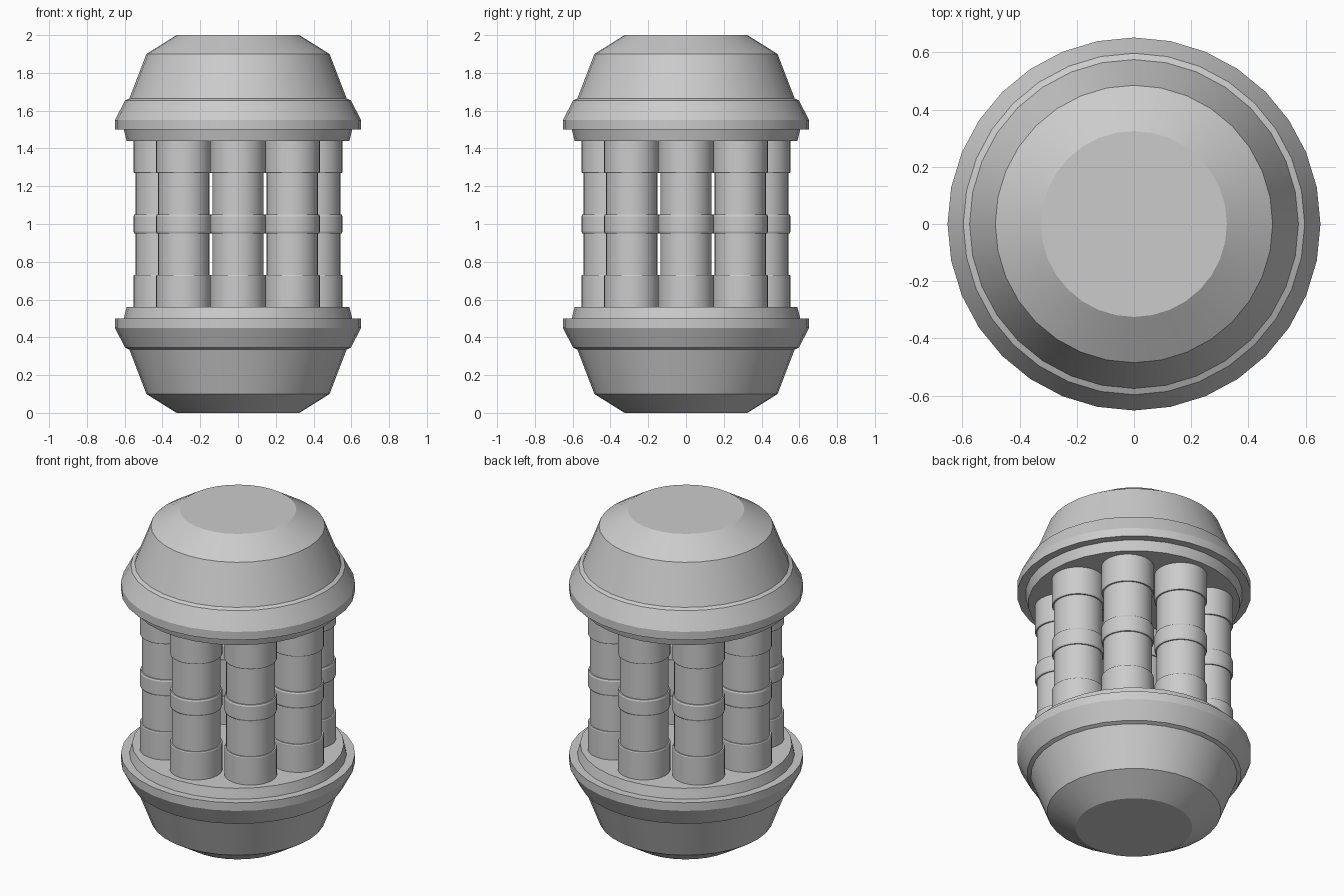
import bpy, bmesh, math

if "Cube" in bpy.data.objects:
    bpy.data.objects.remove(bpy.data.objects["Cube"])

SIDES = 32


def lathe(name, profile, sides=SIDES, location=(0, 0, 0)):
    """Revolve an (r, z) profile listed bottom to top; end discs are filled."""
    bm = bmesh.new()
    rings = []
    for r, z in profile:
        rings.append([bm.verts.new((r * math.cos(2 * math.pi * i / sides),
                                    r * math.sin(2 * math.pi * i / sides), z))
                      for i in range(sides)])
    for low, high in zip(rings, rings[1:]):
        for i in range(sides):
            j = (i + 1) % sides
            bm.faces.new((low[i], low[j], high[j], high[i]))
    bm.faces.new(rings[0][::-1])
    bm.faces.new(rings[-1])
    bmesh.ops.recalc_face_normals(bm, faces=bm.faces)
    mesh = bpy.data.meshes.new(name)
    bm.to_mesh(mesh)
    bm.free()
    obj = bpy.data.objects.new(name, mesh)
    obj.location = location
    bpy.context.collection.objects.link(obj)
    bpy.ops.object.select_all(action='DESELECT')
    obj.select_set(True)
    bpy.context.view_layer.objects.active = obj
    bpy.ops.object.shade_smooth_by_angle(angle=math.radians(20))
    return obj


def mirrored(profile):
    """Same profile flipped about mid height (z = 1)."""
    return [(r, 2 - z) for r, z in reversed(profile)]


# End caps: tapered bowl, small step, rim and inner lip
cap = [(0.325, 0), (0.485, 0.10), (0.575, 0.335), (0.597, 0.345),
       (0.652, 0.45), (0.652, 0.50), (0.605, 0.50), (0.60, 0.52), (0.59, 0.56)]
lathe("bottom_cap", cap)
lathe("top_cap", mirrored(cap))

# Ring of eight tubes with thicker end sleeves and a middle band
half = [(0.147, 0.55), (0.147, 0.725), (0.144, 0.73), (0.136, 0.73),
        (0.136, 0.95), (0.143, 0.95), (0.147, 0.96)]
tube = half + mirrored(half)
for k in range(8):
    a = k * math.pi / 4
    lathe(f"tube_{k + 1}", tube, SIDES,
          (0.406 * math.cos(a), 0.406 * math.sin(a), 0))
